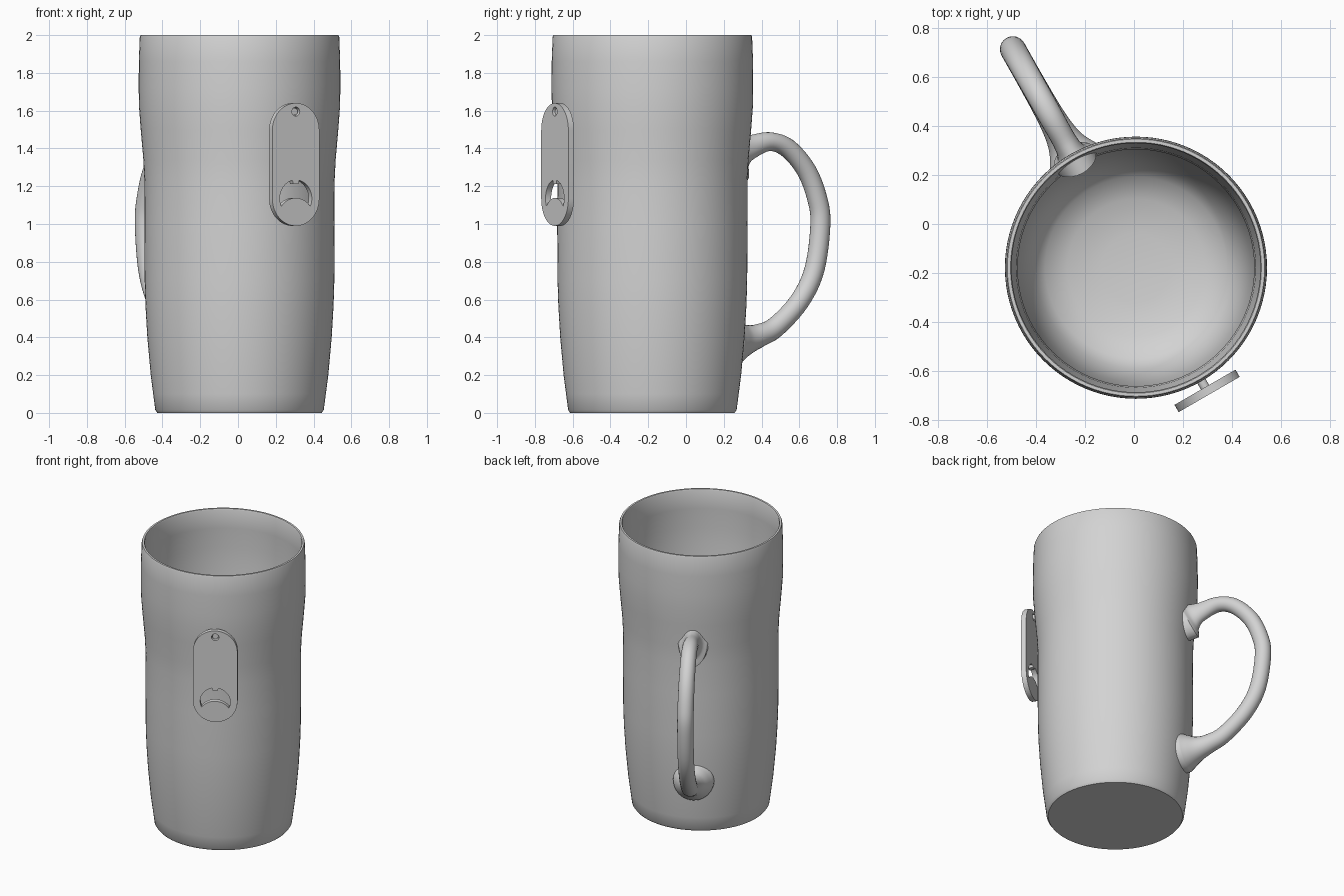
import bpy, bmesh, math
from mathutils import Vector, Matrix

cube = bpy.data.objects.get("Cube")
if cube:
    bpy.data.objects.remove(cube, do_unlink=True)

grey = bpy.data.materials.new("plain grey")
grey.use_nodes = True
grey.diffuse_color = (0.65, 0.65, 0.65, 1)
for node in grey.node_tree.nodes:
    if node.type == 'BSDF_PRINCIPLED':
        node.inputs["Base Color"].default_value = grey.diffuse_color

CENTRE = Vector((0.008, -0.178, 0))
UP = Vector((0, 0, 1))


def finish(name, bm):
    """Turn a bmesh into a named part with clean normals and smooth shading."""
    bmesh.ops.remove_doubles(bm, verts=bm.verts, dist=0.0002)
    bmesh.ops.recalc_face_normals(bm, faces=bm.faces)
    mesh = bpy.data.meshes.new(name)
    bm.to_mesh(mesh)
    bm.free()
    mesh.materials.append(grey)
    ob = bpy.data.objects.new(name, mesh)
    bpy.context.collection.objects.link(ob)
    bpy.ops.object.select_all(action='DESELECT')
    ob.select_set(True)
    bpy.context.view_layer.objects.active = ob
    bpy.ops.object.shade_smooth_by_angle(angle=math.radians(35))


def skin(bm, rings):
    """Bridge closed rings of points with quads."""
    loops = [[bm.verts.new(p) for p in ring] for ring in rings]
    n = len(loops[0])
    for a, b in zip(loops, loops[1:]):
        for i in range(n):
            j = (i + 1) % n
            bm.faces.new((a[i], a[j], b[j], b[i]))
    return loops


def smooth_path(points, steps):
    """Catmull-Rom interpolation of tuples."""
    pts = [Vector(p) for p in points]
    pts = [2 * pts[0] - pts[1]] + pts + [2 * pts[-1] - pts[-2]]
    out = []
    for a, b, c, d in zip(pts, pts[1:], pts[2:], pts[3:]):
        for k in range(steps):
            t = k / steps
            out.append(0.5 * (2 * b + (c - a) * t + (2 * a - 5 * b + 4 * c - d) * t * t
                              + (3 * b - a - 3 * c + d) * t ** 3))
    return out + [pts[-2]]


def angles(n):
    return [2 * math.pi * i / n for i in range(n)]


# Mug body: waisted outer wall, thin rim and rounded inner floor
outer = [(0.435, 0), (0.446, 0.015), (0.457, 0.1), (0.47, 0.2), (0.488, 0.4),
         (0.498, 0.57), (0.502, 0.7), (0.504, 1.0), (0.503, 1.22), (0.509, 1.34),
         (0.523, 1.5), (0.532, 1.62), (0.534, 1.72), (0.533, 1.86), (0.528, 1.99)]
rim = [(0.524, 2.0), (0.511, 2.0), (0.507, 1.992)]
inner = [(r - 0.021, z) for r, z in reversed(outer[5:-1])]
bowl = [(0.465, 0.4), (0.445, 0.27), (0.41, 0.18), (0.37, 0.13), (0.28, 0.09), (0.14, 0.07)]
bm = bmesh.new()
loops = skin(bm, [[CENTRE + Vector((r * math.cos(a), r * math.sin(a), z)) for a in angles(96)]
                  for r, z in outer + rim + inner + bowl])
bm.faces.new(loops[0])
bm.faces.new(loops[-1])
finish("mug_body", bm)


def wall_radius(z):
    """Radius of the outer wall at a height."""
    for (r0, z0), (r1, z1) in zip(outer, outer[1:]):
        if z <= z1:
            return r0 + (r1 - r0) * (z - z0) / (z1 - z0)
    return outer[-1][0]


# Handle: swept loop whose ends flare out onto the wall
# Each entry is distance from the mug axis, height, half width, half thickness
handle_path = [(0.50, 1.37, 0.10, 0.17), (0.535, 1.385, 0.062, 0.10), (0.59, 1.405, 0.05, 0.066),
               (0.71, 1.436, 0.05, 0.05), (0.824, 1.40, 0.051, 0.051), (0.935, 1.285, 0.052, 0.052),
               (1.0, 1.14, 0.053, 0.053), (1.021, 1.0, 0.053, 0.053), (0.985, 0.76, 0.053, 0.053),
               (0.893, 0.59, 0.053, 0.053), (0.75, 0.455, 0.055, 0.055), (0.65, 0.41, 0.062, 0.062),
               (0.58, 0.39, 0.078, 0.078), (0.52, 0.38, 0.11, 0.11), (0.48, 0.375, 0.135, 0.135)]
path = smooth_path(handle_path, 6)
swing = math.radians(29.4)
out_dir = Vector((-math.sin(swing), math.cos(swing), 0))
side_dir = UP.cross(out_dir)
rings = []
for i, (r, z, half_width, half_thick) in enumerate(path):
    before, after = path[max(i - 1, 0)], path[min(i + 1, len(path) - 1)]
    tangent = Vector((after[0] - before[0], after[1] - before[1])).normalized()
    at_wall = i in (0, len(path) - 1)
    ring = []
    for a in angles(24):
        lateral = half_width * math.cos(a)
        lift = half_thick * math.sin(a)
        height = z + lift * tangent.x
        reach = r - lift * tangent.y
        if at_wall:
            reach = math.sqrt((wall_radius(height) - 0.006) ** 2 - lateral ** 2)
        ring.append(CENTRE + out_dir * reach + side_dir * lateral + UP * height)
    rings.append(ring)
bm = bmesh.new()
skin(bm, rings)
finish("handle", bm)

# Opener tag: rounded plate with a small eyelet and a crescent opening
TAG_HALF_WIDTH, TAG_RISE, TAG_HALF_THICK = 0.1435, 0.1815, 0.017
EYELET_HEIGHT = 0.28


def arc(cx, cy, radius, start, end, n):
    return [(cx + radius * math.cos(math.radians(start + (end - start) * i / n)),
             cy + radius * math.sin(math.radians(start + (end - start) * i / n)))
            for i in range(n + 1)]


plate = (arc(0, TAG_RISE, TAG_HALF_WIDTH, 0, 180, 28)
         + arc(0, -TAG_RISE, TAG_HALF_WIDTH, 180, 360, 28))
eyelet = arc(0, EYELET_HEIGHT, 0.024, 0, 345, 23)
crescent = (arc(0, -0.18, 0.098, -25, 78, 14) + [(0.016, -0.102), (-0.016, -0.102)]
            + arc(0, -0.18, 0.098, 102, 205, 14)
            + arc(0, -0.287, 0.11, 139, 41, 14))

curve = bpy.data.curves.new("tag_outline", 'CURVE')
curve.dimensions = '2D'
curve.fill_mode = 'BOTH'
curve.extrude = TAG_HALF_THICK
for outline in (plate, eyelet, crescent):
    spline = curve.splines.new('POLY')
    spline.points.add(len(outline) - 1)
    for point, (x, y) in zip(spline.points, outline):
        point.co = (x, y, 0, 1)
    spline.use_cyclic_u = True
tag_curve = bpy.data.objects.new("tag_outline", curve)
filled = bpy.data.meshes.new_from_object(tag_curve)

tag_out = Vector((0.5, -math.sqrt(0.75), 0))
tag_side = UP.cross(tag_out)
tag_centre = CENTRE + tag_out * 0.5795 + UP * 1.315
place = Matrix.Translation(tag_centre) @ Matrix((tag_side, UP, tag_out)).transposed().to_4x4()
bm = bmesh.new()
bm.from_mesh(filled)
bmesh.ops.transform(bm, matrix=place, verts=bm.verts)
finish("opener_tag", bm)
bpy.data.objects.remove(tag_curve)
bpy.data.curves.remove(curve)
bpy.data.meshes.remove(filled)

# Peg: short pin from the wall into the eyelet
bm = bmesh.new()
peg_place = place @ Matrix.Translation((0, EYELET_HEIGHT, -0.026))
bmesh.ops.create_cone(bm, cap_ends=True, segments=20, radius1=0.019, radius2=0.019,
                      depth=0.06, matrix=peg_place)
finish("tag_peg", bm)
